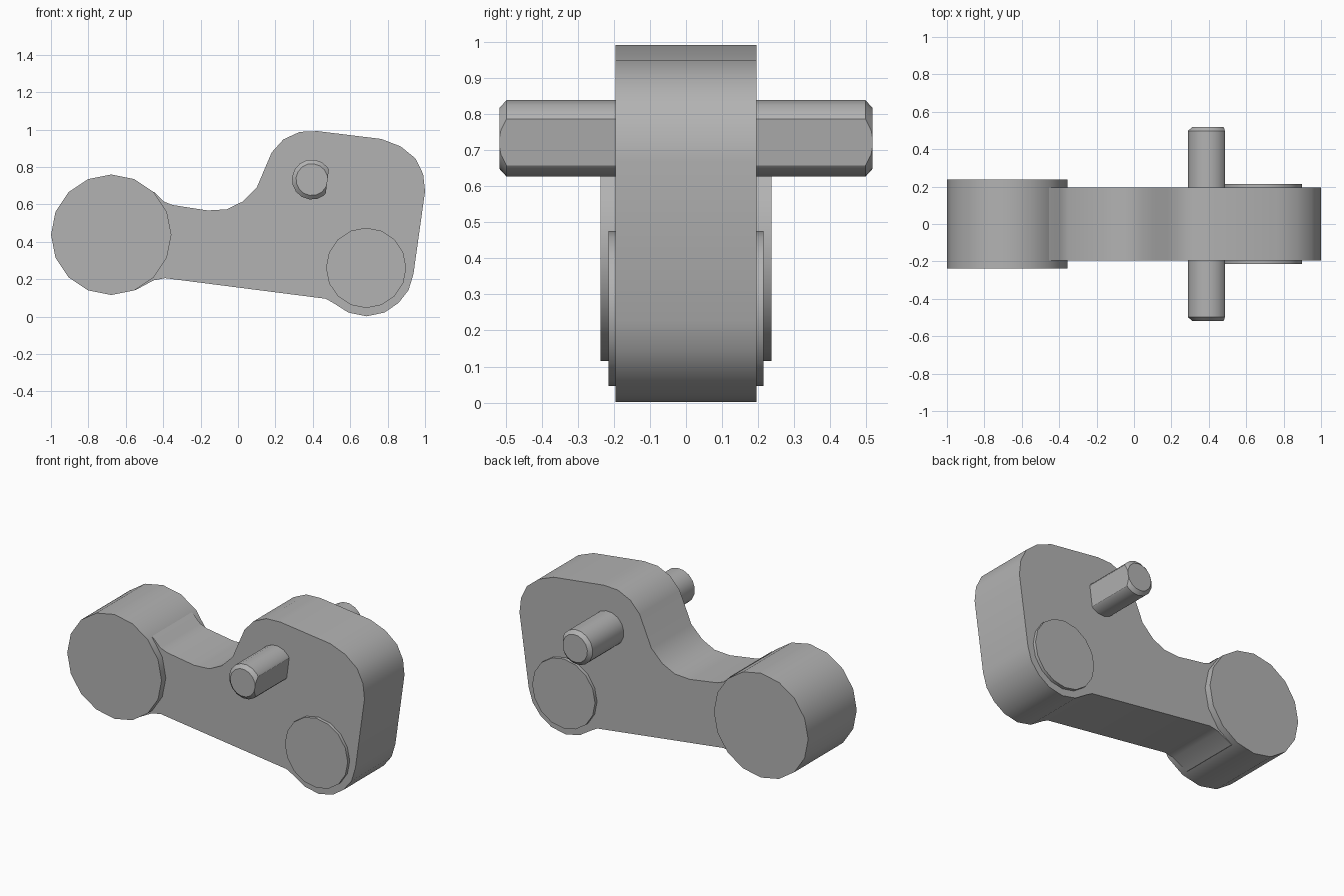
import bpy, bmesh
from math import radians, cos, sin, pi
from mathutils import Matrix, Vector

cube = bpy.data.objects.get("Cube")
if cube:
    bpy.data.objects.remove(cube, do_unlink=True)

GREY = (0.45, 0.45, 0.45, 1)
metal = bpy.data.materials.new("plain grey")
metal.use_nodes = True
metal.diffuse_color = GREY
metal.node_tree.nodes["Principled BSDF"].inputs["Base Color"].default_value = GREY


def finish(name, bm):
    bmesh.ops.recalc_face_normals(bm, faces=bm.faces[:])
    mesh = bpy.data.meshes.new(name)
    bm.to_mesh(mesh)
    bm.free()
    mesh.materials.append(metal)
    obj = bpy.data.objects.new(name, mesh)
    bpy.context.collection.objects.link(obj)
    bpy.ops.object.select_all(action='DESELECT')
    obj.select_set(True)
    bpy.context.view_layer.objects.active = obj
    bpy.ops.object.shade_smooth_by_angle(angle=radians(30))
    return obj


def ring(x, z, radius, sides=16, turn=0.0):
    return [(x + radius * cos(2 * pi * i / sides + turn),
             z + radius * sin(2 * pi * i / sides + turn)) for i in range(sides)]


def loft(sections):
    """Join outlines of (x, z) points, each at its own y, and cap both ends."""
    bm = bmesh.new()
    loops = [[bm.verts.new((x, y, z)) for x, z in pts] for y, pts in sections]
    n = len(loops[0])
    for a, b in zip(loops, loops[1:]):
        for i in range(n):
            j = (i + 1) % n
            bm.faces.new((a[i], a[j], b[j], b[i]))
    bm.faces.new(loops[0])
    bm.faces.new(loops[-1])
    return bm


def prism(name, pts, half):
    return finish(name, loft([(-half, pts), (half, pts)]))


# Link arm: outline runs clockwise from the hidden left end
outline = [
    (-0.68, 0.70), (-0.55, 0.70), (-0.445, 0.665), (-0.395, 0.615), (-0.35, 0.597),
    (-0.163, 0.568), (-0.06, 0.574), (0.024, 0.615), (0.10, 0.69),
    (0.18, 0.878), (0.243, 0.948), (0.33, 0.988), (0.425, 0.992),
    (0.767, 0.95), (0.87, 0.91), (0.95, 0.845), (0.99, 0.762), (1.0, 0.67),
    (0.938, 0.228), (0.912, 0.142), (0.858, 0.073), (0.783, 0.022), (0.687, 0.002),
    (0.59, 0.022), (0.505, 0.076), (0.468, 0.096),
    (-0.39, 0.206), (-0.452, 0.194), (-0.548, 0.142), (-0.68, 0.18),
]
prism("link_arm", outline, 0.195)

# Round bosses at the two pivots
prism("large_pivot_boss", ring(-0.678, 0.438, 0.322), 0.237)
prism("small_pivot_boss", ring(0.685, 0.261, 0.2145), 0.215)

# Chamfered cross pin with a flat along its right side
px, pz, tilt = 0.395, 0.733, radians(-7.5)
outer = ring(px, pz, 0.107, turn=tilt)
inner = ring(px, pz, 0.085, turn=tilt)
bm = loft([(-0.518, inner), (-0.498, outer), (0.498, outer), (0.518, inner)])
normal = Vector((cos(tilt), 0, sin(tilt)))
cut = bmesh.ops.bisect_plane(
    bm, geom=bm.verts[:] + bm.edges[:] + bm.faces[:],
    plane_co=Vector((px, 0, pz)) + normal * 0.083, plane_no=normal, clear_outer=True)
bmesh.ops.holes_fill(bm, edges=[e for e in bm.edges if e.is_boundary])
finish("cross_pin", bm)
